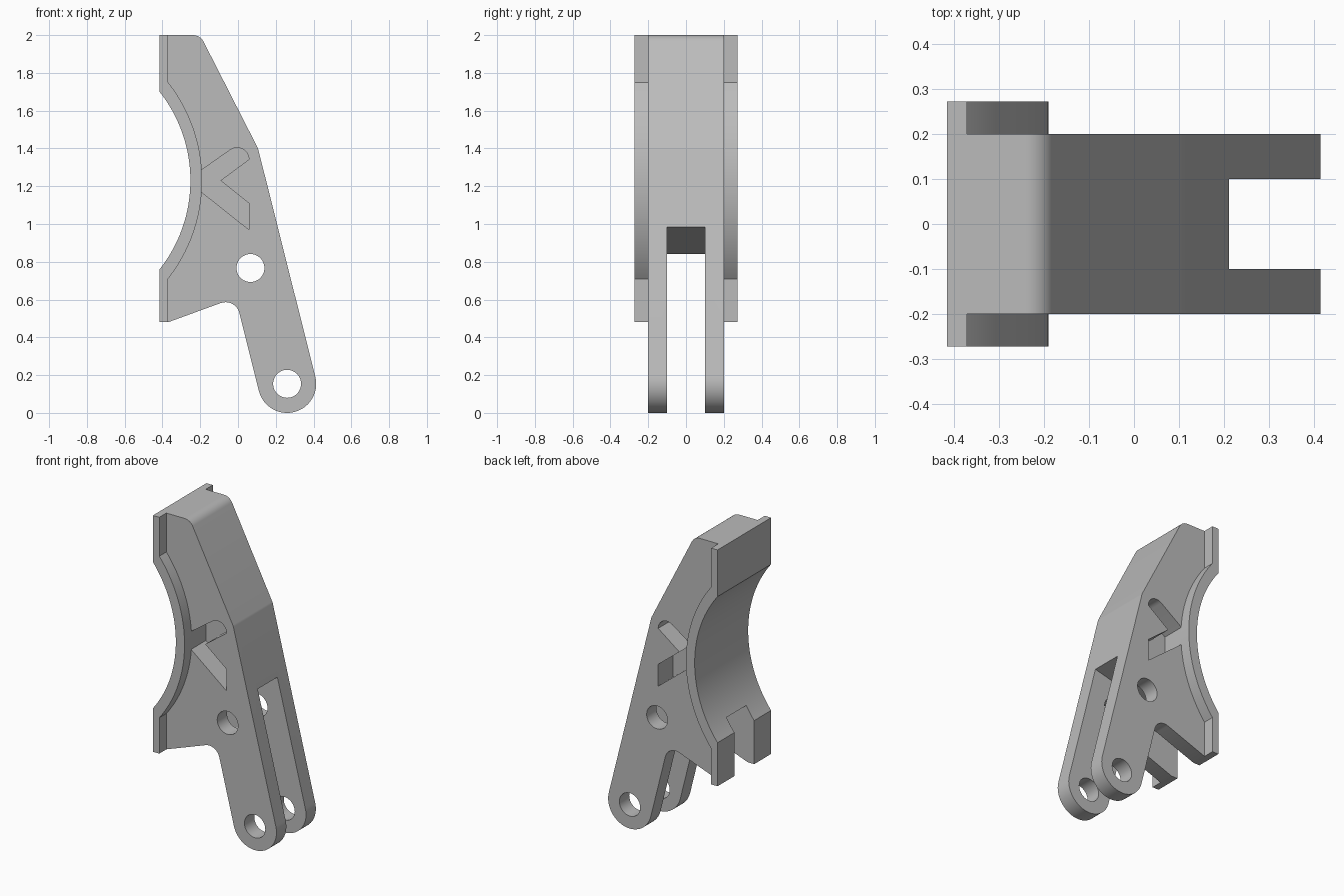
import bpy, bmesh
from math import sin, cos, asin, radians
from mathutils import Vector

cube = bpy.data.objects.get("Cube")
if cube:
    bpy.data.objects.remove(cube, do_unlink=True)

grey = bpy.data.materials.new("plain_grey")
grey.use_nodes = True
grey.diffuse_color = (0.5, 0.5, 0.5, 1)
grey.node_tree.nodes["Principled BSDF"].inputs["Base Color"].default_value = (0.5, 0.5, 0.5, 1)


def arc(cx, cz, r, start, end, steps):
    """Points on a circle in the x-z plane, angles in radians."""
    angles = [start + (end - start) * i / steps for i in range(steps + 1)]
    return [(cx + r * cos(a), cz + r * sin(a)) for a in angles]


def fillet(before, corner, after, r, steps=10):
    """Round one profile corner with radius r."""
    p, c, n = Vector(before), Vector(corner), Vector(after)
    u, v = (p - c).normalized(), (n - c).normalized()
    half = u.angle(v) / 2
    mid = c + (u + v).normalized() * r / sin(half)
    t = r * cos(half) / sin(half)
    a, b = c + u * t - mid, c + v * t - mid
    return [tuple(mid + a.slerp(b, i / steps).normalized() * r) for i in range(steps + 1)]


def saddle(edge_x, half, r, steps=48):
    """Bulging arc from low to high whose ends lie on edge_x."""
    a = asin(half / r)
    return arc(edge_x - r * cos(a), 1.23, r, -a, a, steps)


def prism(name, profile, y0, y1):
    """Extrude an x-z profile along y."""
    bm = bmesh.new()
    face = bm.faces.new([bm.verts.new((x, y0, z)) for x, z in profile])
    new = bmesh.ops.extrude_face_region(bm, geom=[face])["geom"]
    verts = [g for g in new if isinstance(g, bmesh.types.BMVert)]
    bmesh.ops.translate(bm, vec=(0, y1 - y0, 0), verts=verts)
    bmesh.ops.recalc_face_normals(bm, faces=bm.faces)
    mesh = bpy.data.meshes.new(name)
    bm.to_mesh(mesh)
    bm.free()
    mesh.materials.append(grey)
    obj = bpy.data.objects.new(name, mesh)
    bpy.context.collection.objects.link(obj)
    return obj


def activate(obj):
    bpy.ops.object.select_all(action='DESELECT')
    obj.select_set(True)
    bpy.context.view_layer.objects.active = obj


def cut(target, cutter):
    cutter.hide_render = True
    mod = target.modifiers.new("cut", 'BOOLEAN')
    mod.operation, mod.solver, mod.object = 'DIFFERENCE', 'EXACT', cutter
    activate(target)
    bpy.ops.object.modifier_apply(modifier=mod.name)
    bpy.data.objects.remove(cutter, do_unlink=True)


# Outline landmarks
LEFT, INNER, TOP, FOOT = -0.415, -0.37, 2.0, 0.48
PIVOT, PIVOT_R = (0.26, 0.154), 0.154
LEAN = radians(14)
shoulder, elbow, crotch = (-0.2, TOP), (0.106, 1.4), (-0.013, 0.61)
outer_arc = saddle(LEFT, 0.47, 0.759)
inner_arc = saddle(INNER, 0.52, 0.841)
eye = arc(*PIVOT, PIVOT_R, LEAN, LEAN - radians(180), 40)

# Main bracket body
outline = [(LEFT, TOP)]
outline += fillet((LEFT, TOP), shoulder, elbow, 0.065)
outline += fillet(shoulder, elbow, eye[0], 0.06, 3)
outline += eye
outline += fillet(eye[-1], crotch, (INNER, FOOT), 0.075)
outline += [(INNER, FOOT), (LEFT, FOOT)] + outer_arc
body = prism("bracket_body", outline, -0.2, 0.2)

# Fork slot between the two lower arms, with its end square to the arms
cut(body, prism("slot_cutter", [(0.612, 1.085), (-0.6, 0.782), (-0.6, -0.1), (0.612, -0.1)], -0.1, 0.1))

# Pin holes
for x, z in [(0.066, 0.767), PIVOT]:
    cut(body, prism("hole_cutter", arc(x, z, 0.074, 0, radians(352.5), 47), -0.4, 0.4))

# Forked recess on each face, with one rounded tip
low, tip, end = (-0.194, 1.285), (0.058, 1.462), (0.058, 1.3)
recess = [low] + fillet(low, tip, end, 0.0625)
recess += [(-0.093, 1.23), (0.058, 1.11), (0.058, 0.97), (-0.194, 1.17)]
for side in (-1, 1):
    cut(body, prism("recess_cutter", recess, side * 0.05, side * 0.4))

# Side flanges following the curved edge
rim = [(LEFT, TOP), (INNER, TOP)] + inner_arc[::-1]
rim += [(INNER, FOOT), (LEFT, FOOT)] + outer_arc
parts = [body]
for name, side in (("front_flange", -1), ("back_flange", 1)):
    parts.append(prism(name, rim, side * 0.2, side * 0.272))

for part in parts:
    activate(part)
    bpy.ops.object.shade_smooth_by_angle(angle=radians(25))
